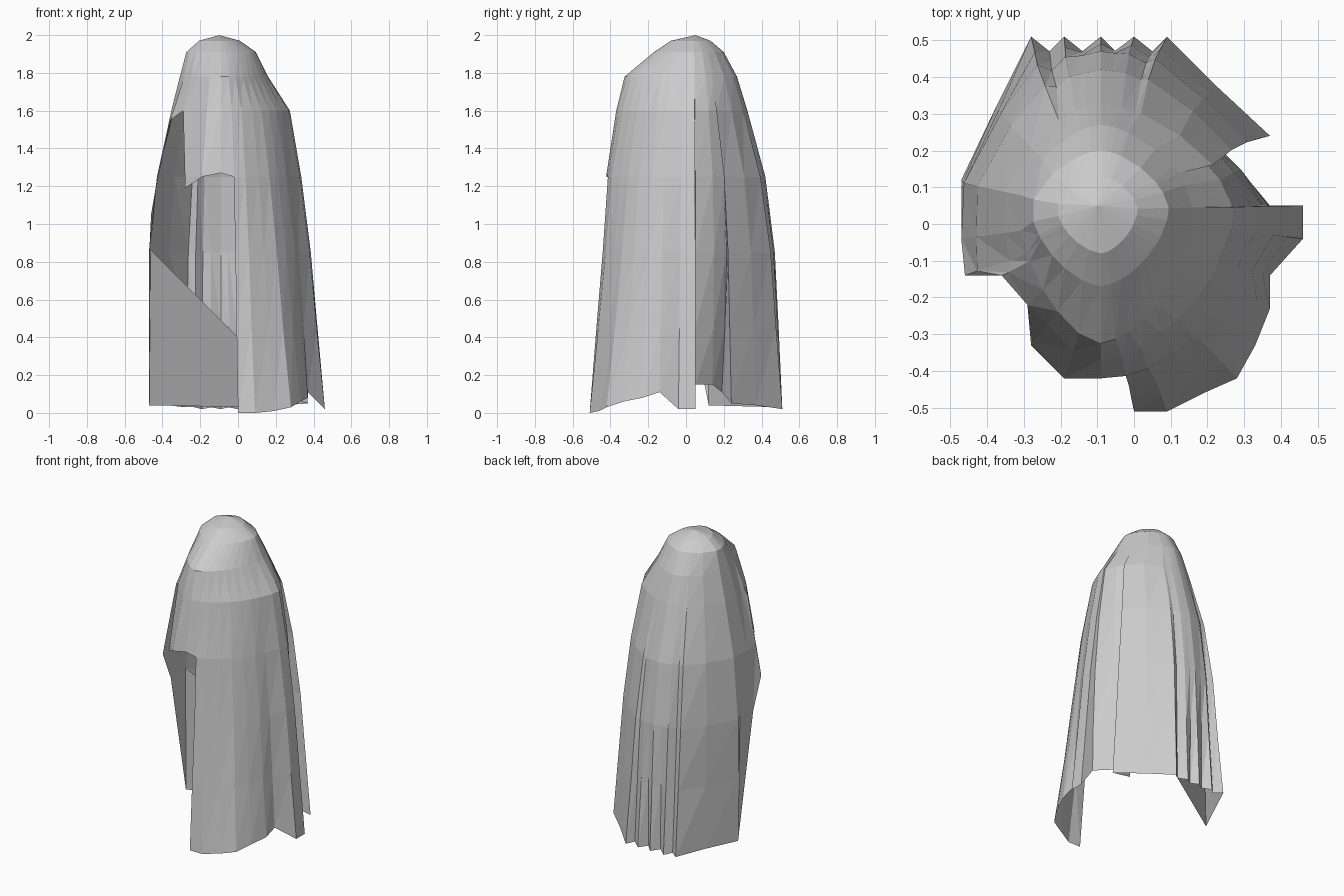
import bpy, bmesh
from mathutils import Vector

if "Cube" in bpy.data.objects:
    bpy.data.objects.remove(bpy.data.objects["Cube"])

CX, CY = -0.09, 0.04      # axis of the hood

# Cloak outline per height: z, reach to left, right, front, back of the axis
PROFILE = [
    (0.00, .38, .55, .55, .47),
    (0.45, .38, .51, .52, .45),
    (0.85, .38, .475, .49, .43),
    (1.25, .345, .425, .465, .38),
    (1.60, .27, .365, .41, .285),
    (1.78, .225, .25, .365, .23),
    (1.91, .19, .185, .21, .16),
    (1.97, .12, .10, .12, .09),
]

# Hem counter-clockwise from the front opening: x, y, z
HEM = [
    (0, -.51, 0), (.09, -.51, 0), (.19, -.46, .01), (.28, -.42, .03),
    (.33, -.33, .06), (.37, -.23, .08), (.37, -.14, .11),
    (.46, -.04, .02), (.46, .05, .02), (.37, .05, .15), (.28, .14, .15),
    (.19, .19, .11), (.37, .24, .05), (.23, .37, .04), (.09, .51, .02),
    (.05, .47, .03), (0, .51, .02), (-.05, .47, .03), (-.09, .51, .02),
    (-.14, .47, .03), (-.19, .51, .02), (-.23, .47, .03), (-.28, .51, .03),
    (-.37, .33, .04), (-.47, .12, .04), (-.47, -.04, .85), (-.46, -.14, 1.05),
    (-.36, -.14, 1.55), (-.29, -.22, 1.6), (-.28, -.33, 1.19),
    (-.19, -.42, 1.25), (-.09, -.42, 1.27),
]


def reach(z):
    for a, b in zip(PROFILE, PROFILE[1:]):
        if z <= b[0]:
            t = (z - a[0]) / (b[0] - a[0])
            return [p + (q - p) * t for p, q in zip(a[1:], b[1:])]
    return PROFILE[-1][1:]


def column_point(hem, z):
    """Point of one fold at height z; folds smooth out towards the hood."""
    x, y, zb = hem
    z = max(z, zb)
    dx, dy = x - CX, y - CY

    def scale(h):
        l, r, f, b = reach(h)
        return (r if dx > 0 else l), (b if dy > 0 else f)

    sx, sy = scale(zb)
    u = Vector((dx / sx, dy / sy))
    fade = 0.85 if y == .47 else 1.8           # back pleats are short
    t = max(0, min(1, (z - zb) / (fade - zb)))
    p = 1.6                                    # slightly diamond-shaped rings
    rounded = u / (abs(u.x) ** p + abs(u.y) ** p) ** (1 / p)
    u = u.lerp(rounded, t ** 0.8)
    sx, sy = scale(z)
    return Vector((CX + u.x * sx, CY + u.y * sy, z))


bm = bmesh.new()
levels = [p[0] for p in PROFILE]
grid = [[bm.verts.new(column_point(h, z)) for z in levels] for h in HEM]
apex = bm.verts.new((-.1, .05, 2.0))

# Draped cloth, left open at the front below the raised arm
for i, hem in enumerate(HEM):
    j = (i + 1) % len(HEM)
    low, top = sorted((hem[2], HEM[j][2]))
    limit = top if top - low > 1 else low
    for k in range(len(levels) - 1):
        if levels[k + 1] <= limit:
            continue
        a, b, c, d = grid[i][k], grid[j][k], grid[j][k + 1], grid[i][k + 1]
        bm.faces.new((a, b, c))
        bm.faces.new((a, c, d))
    bm.faces.new((grid[i][-1], grid[j][-1], apex))

bmesh.ops.remove_doubles(bm, verts=bm.verts, dist=0.002)
bmesh.ops.delete(bm, geom=[v for v in bm.verts if not v.link_faces], context='VERTS')


def make_object(name, mesh):
    ob = bpy.data.objects.new(name, mesh)
    bpy.context.collection.objects.link(ob)


mesh = bpy.data.meshes.new("hooded_cloak")
bm.to_mesh(mesh)
bm.free()
make_object("hooded_cloak", mesh)

# Flat sheet of cloth hanging inside the back
sheet = bpy.data.meshes.new("inner_sheet")
sheet.from_pydata([(-.47, .12, .04), (.08, .49, .03), (.04, .45, .36), (-.47, .10, .87)],
                  [], [(0, 1, 2, 3)])
make_object("inner_sheet", sheet)
